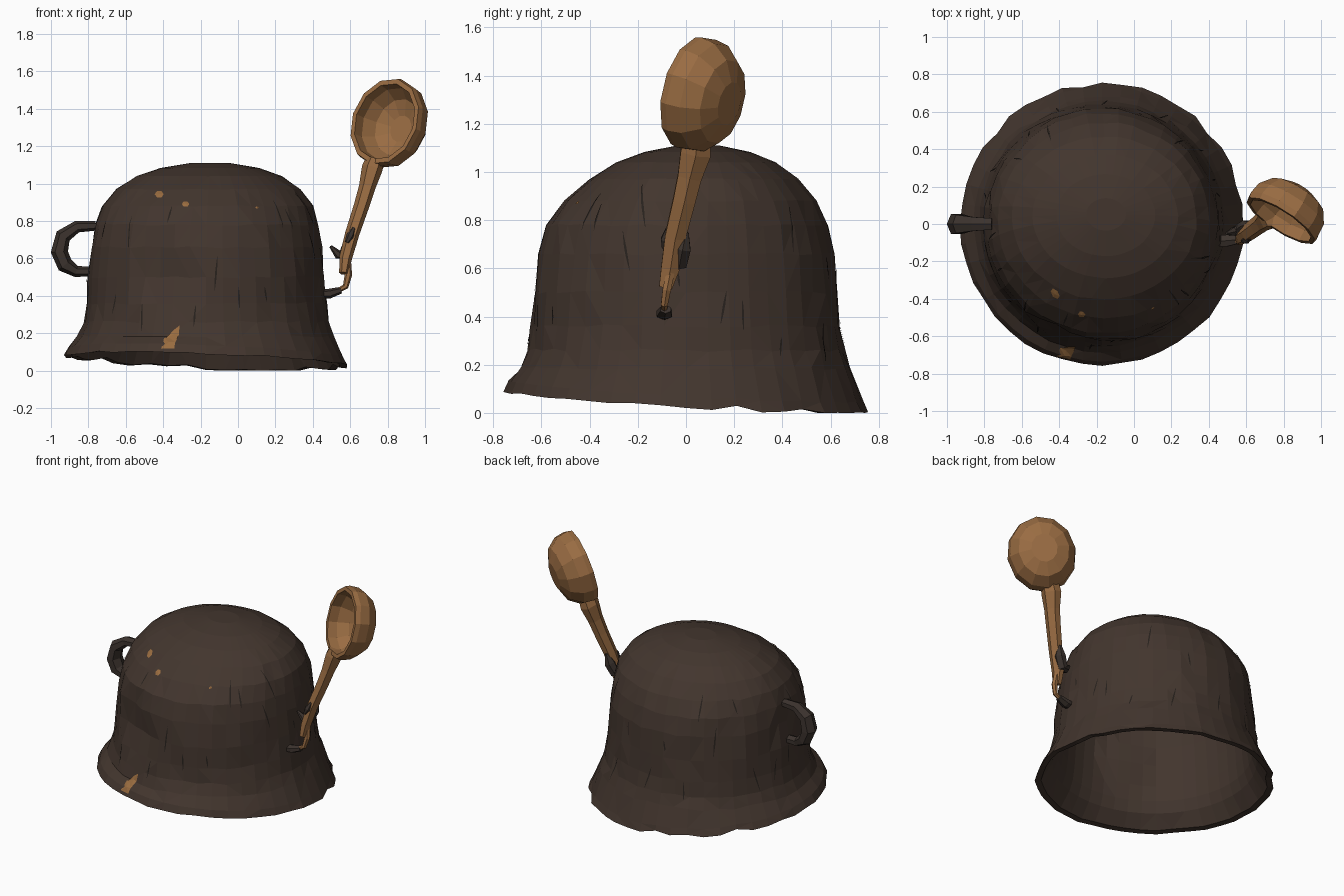
import bpy, bmesh, random
from math import sin, cos, pi, radians
from mathutils import Vector
from mathutils.bvhtree import BVHTree

random.seed(7)
cube = bpy.data.objects.get("Cube")
if cube:
    bpy.data.objects.remove(cube, do_unlink=True)


def material(name, rgb):
    m = bpy.data.materials.new(name)
    m.use_nodes = True
    m.diffuse_color = (*rgb, 1)
    node = next(n for n in m.node_tree.nodes if n.type == 'BSDF_PRINCIPLED')
    node.inputs["Base Color"].default_value = (*rgb, 1)
    return m


IRON = material("dark brown iron", (0.055, 0.036, 0.027))
GRIP = material("charcoal brown", (0.045, 0.033, 0.027))
WOOD = material("warm wood", (0.32, 0.15, 0.055))
RUST = material("rust orange", (0.32, 0.15, 0.05))
CRACK = material("crack black", (0.02, 0.015, 0.012))


def finish(name, bm, mat):
    mesh = bpy.data.meshes.new(name)
    bm.to_mesh(mesh)
    bm.free()
    mesh.materials.append(mat)
    ob = bpy.data.objects.new(name, mesh)
    bpy.context.collection.objects.link(ob)
    return ob


def skin(rings):
    """Bridge equal rings of points and cap both ends."""
    bm = bmesh.new()
    loops = [[bm.verts.new(p) for p in ring] for ring in rings]
    n = len(loops[0])
    for a, b in zip(loops, loops[1:]):
        for i in range(n):
            j = (i + 1) % n
            bm.faces.new((a[i], a[j], b[j], b[i]))
    bm.faces.new(loops[0])
    bm.faces.new(loops[-1])
    bmesh.ops.recalc_face_normals(bm, faces=bm.faces)
    return bm


def tube(name, mat, path, wide=1.0, sides=6):
    """Sweep a flat-sided section along (x, y, z, radius) points; wide stretches it in y."""
    pts = [Vector(p[:3]) for p in path]
    rings = []
    for i, p in enumerate(pts):
        t = (pts[min(i + 1, len(pts) - 1)] - pts[max(i - 1, 0)]).normalized()
        u = t.cross(Vector((0, 1, 0))).normalized()
        v = u.cross(t)
        r = path[i][3]
        rings.append([p + u * r * cos(2 * pi * k / sides) + v * r * wide * sin(2 * pi * k / sides)
                      for k in range(sides)])
    return finish(name, skin(rings), mat)


# Pot: upturned, dented, with a flared ragged rim and a hollow inside
CX, SEG = -0.17, 44
PROFILE = [(0.1, 1.11), (0.25, 1.083), (0.37, 1.04), (0.475, 0.97), (0.55, 0.88), (0.595, 0.78),
           (0.617, 0.66), (0.632, 0.5), (0.643, 0.36), (0.657, 0.26), (0.685, 0.185)]
lift = [random.uniform(-0.006, 0.008) for k in range(SEG)]
wobble = [random.uniform(-0.006, 0.008) for k in range(SEG)]
for k in random.sample(range(28), 5):
    lift[k] += 0.015
    wobble[k] -= 0.012


def pot_point(r, z, k, noise):
    a = 2 * pi * k / SEG
    dome = max(0.0, (z - 0.75) / 0.35)
    r += noise * random.uniform(-1, 1) * min(1, r / 0.6) ** 2
    # broad dent low on the front
    d = ((a - radians(248)) / 0.35) ** 2 + ((z - 0.52) / 0.2) ** 2
    r -= 0.04 * max(0, 1 - d)
    z += noise * random.uniform(-1, 1) * (1 - min(1, dome))
    return Vector((CX + r * cos(a) * (1 + 0.06 * dome) + 0.02 * dome,
                   r * sin(a) * (1 - 0.13 * dome) + 0.05 * dome, z))


def rim_point(r, k, dz, ragged=1.0):
    a = 2 * pi * k / SEG
    z = 0.05 - 0.042 * sin(a) - 0.028 * cos(a) + lift[k] * ragged + dz
    r += wobble[k] * ragged
    return Vector((CX + r * cos(a), r * sin(a), max(0, z)))


rings = [[pot_point(r, z, k, 0.007) for k in range(SEG)] for r, z in PROFILE]
rings.append([rim_point(0.735, k, 0.045, 0.3) for k in range(SEG)])
rings.append([rim_point(0.755, k, 0.0) for k in range(SEG)])
rings.append([rim_point(0.715, k, 0.004) for k in range(SEG)])
for r, z in reversed(PROFILE):
    rings.append([pot_point(r * 0.945, z - 0.035 * (z > 0.6), k, 0.0) for k in range(SEG)])
bm = skin(rings)
bmesh.ops.triangulate(bm, faces=[f for f in bm.faces if len(f.verts) == 4 and random.random() < 0.5])
surface = BVHTree.FromBMesh(bm)
finish("pot", bm, IRON)


def on_pot(angle, u, z, gap=0.004):
    """Point just outside the pot wall, seen from a compass angle at side offset u."""
    a = radians(angle)
    out, side = Vector((cos(a), sin(a), 0)), Vector((-sin(a), cos(a), 0))
    start = Vector((CX, 0, z)) + out * 3 + side * u
    hit, normal, _, _ = surface.ray_cast(start, -out)
    return hit + (normal if normal.dot(out) > 0 else -normal) * gap


# Rust patches on the front
def patch(name, outline):
    n = len(outline)
    mx, mz = sum(x for x, z in outline) / n, sum(z for x, z in outline) / n
    bm = bmesh.new()
    vs = [bm.verts.new(on_pot(-90, x - CX, z)) for x, z in outline]
    mid = bm.verts.new(on_pot(-90, mx - CX, mz, 0.007))
    for a, b in zip(vs, vs[1:] + vs[:1]):
        bm.faces.new((a, b, mid))
    finish(name, bm, RUST)


def spot(x, z, r):
    return [(x + r * cos(k * pi / 3), z + 0.8 * r * sin(k * pi / 3)) for k in range(6)]


patch("rust_spot_upper", spot(-0.42, 0.94, 0.024))
patch("rust_spot_lower", spot(-0.28, 0.888, 0.02))
patch("rust_spot_side", spot(0.1, 0.87, 0.009))
patch("rust_streak_low", [(-0.41, 0.118), (-0.34, 0.118), (-0.335, 0.15), (-0.36, 0.18), (-0.395, 0.17)])
patch("rust_streak_high", [(-0.385, 0.172), (-0.335, 0.148), (-0.315, 0.19), (-0.312, 0.24), (-0.345, 0.215)])

# Thin tapered cracks scattered round the wall
bm = bmesh.new()
for i in range(30):
    angle, z0 = i * 12 + random.uniform(-5, 5), random.uniform(0.18, 0.8)
    length, lean = random.uniform(0.06, 0.2), random.uniform(-0.25, 0.25)
    rows = []
    for s in range(6):
        t = s / 5
        w = 0.001 + 0.004 * sin(pi * t)
        rows.append([bm.verts.new(on_pot(angle, lean * length * t + e, z0 + length * t)) for e in (-w, w)])
    for (a, b), (c, d) in zip(rows, rows[1:]):
        bm.faces.new((a, b, d, c))
finish("wall_cracks", bm, CRACK)

# Whole side handle
tube("pot_handle", GRIP, [(-0.76, 0, 0.775, 0.026), (-0.86, 0, 0.77, 0.032), (-0.935, 0, 0.72, 0.042),
                          (-0.955, 0, 0.635, 0.046), (-0.925, 0, 0.565, 0.044), (-0.865, 0, 0.53, 0.03),
                          (-0.785, 0, 0.53, 0.026)], wide=1.35)

# Broken opposite handle that grips the spoon
tube("broken_handle_lower", GRIP, [(0.45, -0.09, 0.41, 0.025), (0.49, -0.09, 0.412, 0.026),
                                   (0.55, -0.085, 0.43, 0.018)], wide=1.4)
tube("broken_handle_upper", GRIP, [(0.495, -0.05, 0.665, 0.008), (0.535, -0.04, 0.62, 0.024),
                                   (0.57, -0.03, 0.62, 0.034), (0.6, -0.015, 0.685, 0.036),
                                   (0.615, 0.0, 0.75, 0.012)], wide=1.1)
tube("broken_handle_tip", GRIP, [(0.582, -0.09, 0.685, 0.012), (0.6, -0.085, 0.72, 0.022),
                                 (0.62, -0.075, 0.765, 0.01)])

# Spoon handle with a splintered lower end
tube("spoon_handle", WOOD, [(0.735, 0.045, 1.13, 0.05), (0.717, 0.04, 1.08, 0.056), (0.69, 0.015, 0.98, 0.044),
                            (0.66, -0.008, 0.88, 0.041), (0.61, -0.045, 0.73, 0.038),
                            (0.575, -0.065, 0.6, 0.034), (0.565, -0.085, 0.52, 0.024)], wide=1.3)
tube("spoon_splinter", WOOD, [(0.53, -0.09, 0.425, 0.012), (0.575, -0.09, 0.45, 0.016),
                              (0.59, -0.08, 0.51, 0.02), (0.585, -0.065, 0.58, 0.02)])

# Spoon bowl: hollow oval cup facing the front
along = Vector((0.30, 0.09, 0.95)).normalized()
face = Vector((-0.53, -0.80, 0.24))
face = (face - along * face.dot(along)).normalized()
across = along.cross(face)
centre = Vector((0.79, 0.027, 1.33))
CUP = [(0.38, -0.19), (0.74, -0.155), (0.96, -0.085), (1.0, -0.02), (0.97, 0.012), (0.86, 0.012),
       (0.83, -0.05), (0.64, -0.115), (0.3, -0.15)]
rings = [[centre + across * 0.22 * s * cos(k * pi / 6) + along * 0.245 * s * sin(k * pi / 6) + face * d
          for k in range(12)] for s, d in CUP]
finish("spoon_bowl", skin(rings), WOOD)
